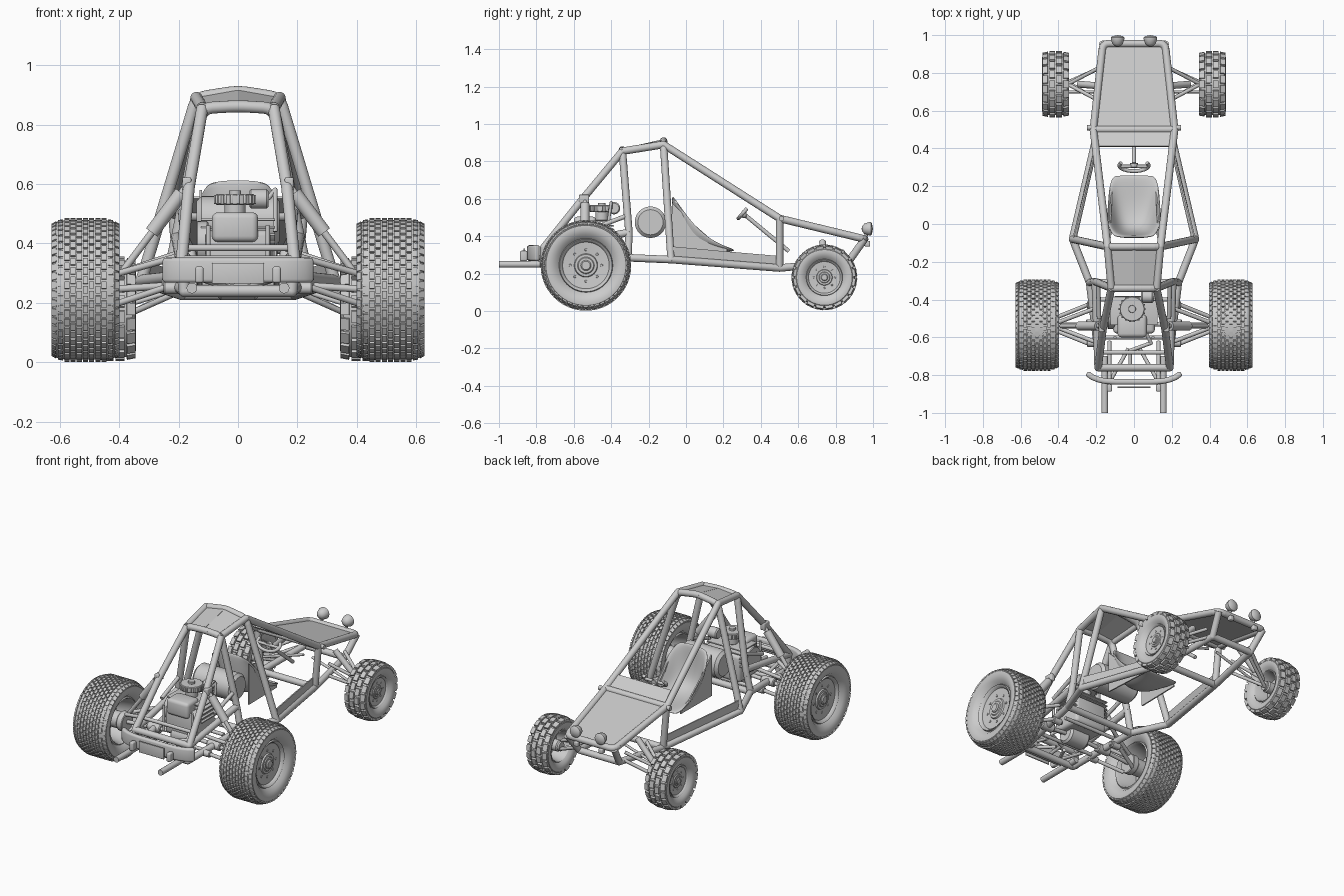
import bpy, bmesh
from math import pi, sin, cos
from mathutils import Vector, Matrix

cube = bpy.data.objects.get("Cube")
if cube:
    bpy.data.objects.remove(cube, do_unlink=True)

grey = bpy.data.materials.new("plain_grey")
grey.use_nodes = True
grey.diffuse_color = (0.6, 0.6, 0.6, 1)
grey.node_tree.nodes["Principled BSDF"].inputs["Base Color"].default_value = (0.6, 0.6, 0.6, 1)
made = []


def from_bm(name, bm, mirror=False, thick=0, bevel=0, subsurf=0):
    bmesh.ops.recalc_face_normals(bm, faces=bm.faces)
    mesh = bpy.data.meshes.new(name)
    bm.to_mesh(mesh)
    bm.free()
    mesh.materials.append(grey)
    ob = bpy.data.objects.new(name, mesh)
    bpy.context.collection.objects.link(ob)
    if thick:
        m = ob.modifiers.new("thickness", "SOLIDIFY")
        m.thickness, m.offset = thick, 0
    if bevel:
        m = ob.modifiers.new("round", "BEVEL")
        m.width, m.segments = bevel, 3
    if subsurf:
        m = ob.modifiers.new("smooth", "SUBSURF")
        m.levels = m.render_levels = subsurf
    if mirror:
        ob.modifiers.new("mirror", "MIRROR").use_mirror_merge = False
    made.append(ob)


def flip(p):
    return (-p[0], p[1], p[2])


def rounded(path, d):
    """Replace each bend with a short curve that starts d before it."""
    pts = [Vector(p) for p in path]
    out = [pts[0]]
    for a, b, c in zip(pts, pts[1:], pts[2:]):
        p, q = b + (a - b).normalized() * d, b + (c - b).normalized() * d
        out += [p.lerp(b, t).lerp(b.lerp(q, t), t) for t in (0, 0.25, 0.5, 0.75, 1)]
    return out + [pts[-1]]


def tubes(name, paths, r=0.02, mirror=True):
    """Round bars along each path, with ball joints at the bends."""
    bm = bmesh.new()
    for path in paths:
        pts = [Vector(p) for p in path]
        for a, b in zip(pts, pts[1:]):
            d = b - a
            turn = d.to_track_quat("Z", "Y").to_matrix().to_4x4()
            bmesh.ops.create_cone(bm, cap_ends=True, segments=16, radius1=r, radius2=r, depth=d.length,
                                  matrix=Matrix.Translation((a + b) / 2) @ turn)
        for p in pts[1:-1]:
            bmesh.ops.create_uvsphere(bm, u_segments=16, v_segments=10, radius=r, matrix=Matrix.Translation(p))
    from_bm(name, bm, mirror)


def bars(name, ends, r=0.02):
    tubes(name, [[p, flip(p)] for p in ends], r, False)


def arch(name, half, d):
    """A bent tube whose left half is given, carried over to the right."""
    tubes(name, [rounded(half + [flip(p) for p in reversed(half) if p[0]], d)], mirror=False)


def lathe(name, profile, centre, axis="X", segs=48, mirror=False):
    """Revolve (offset, radius) points about an axis through the centre."""
    turn = {"X": Matrix.Rotation(pi / 2, 4, "Y"), "Y": Matrix.Rotation(-pi / 2, 4, "X"),
            "Z": Matrix.Identity(4)}[axis]
    bm = bmesh.new()
    rings = [[bm.verts.new(turn @ Vector((r * cos(a), r * sin(a), t)) + Vector(centre))
              for a in (2 * pi * i / segs for i in range(segs))] for t, r in profile]
    for a, b in zip(rings, rings[1:]):
        for i in range(segs):
            j = (i + 1) % segs
            bm.faces.new((a[i], a[j], b[j], b[i]))
    bmesh.ops.remove_doubles(bm, verts=bm.verts, dist=1e-5)
    from_bm(name, bm, mirror)


def drum(name, centre, r, half, axis="X", mirror=False):
    e = min(r, half) * 0.2
    lathe(name, [(-half, 0), (-half, r - e), (e - half, r), (half - e, r), (half, r - e), (half, 0)],
          centre, axis, 32, mirror)


def box(name, centre, size, bevel=0.006, mirror=False):
    bm = bmesh.new()
    bmesh.ops.create_cube(bm, size=1, matrix=Matrix.Translation(centre) @ Matrix.Diagonal((*size, 1)))
    from_bm(name, bm, bevel=bevel, mirror=mirror)


def panel(name, pts, thick=0.008, mirror=False):
    bm = bmesh.new()
    bm.faces.new([bm.verts.new(p) for p in pts])
    from_bm(name, bm, thick=thick, mirror=mirror)


def wheel(name, c, R, w, rim, rows, count, knob, shoulder):
    """Tyre with staggered tread blocks, dished rim, hub and bolts."""
    c, body = Vector(c), R - knob
    half = [(0.65, rim), (0.88, rim + 0.25 * (body - rim)), (0.97, rim + 0.6 * (body - rim)),
            (0.95, body * 0.91), (0.82, body * 0.975), (0.6, body * 0.995)]
    sect = [(s * w, r) for s, r in half] + [(0, body)] + [(-s * w, r) for s, r in reversed(half)]
    lathe(name + "_tyre", sect + sect[:1], c, segs=64, mirror=True)
    bm = bmesh.new()
    for j in range(rows):
        s = 2 * (j + 0.5) / rows - 1
        outer = max(0, abs(s) - 0.6) / 0.4
        for i in range(count):
            spin = Matrix.Rotation(2 * pi * (i + 0.5 * (j % 2)) / count, 4, "X")
            tilt = Matrix.Rotation(s * outer * 0.7, 4, "Y")
            size = Matrix.Diagonal((1.6 * w / rows, 0.74 * 2 * pi * R / count, knob * 2, 1))
            bmesh.ops.create_cube(bm, size=1, matrix=Matrix.Translation(c) @ spin
                                  @ Matrix.Translation((s * w * 0.97, 0, body - shoulder * R * outer)) @ tilt @ size)
    from_bm(name + "_tread", bm, mirror=True)
    face = [(0.68, 1.03), (0.76, 1.0), (0.7, 0.93), (0.6, 0.89), (0.55, 0.45), (0.62, 0.42),
            (0.62, 0.25), (0.5, 0.22), (0.5, 0)]
    back = [(0.38, 0), (0.38, 0.8), (-0.6, 0.92), (-0.74, 0.98), (-0.68, 1.03), (0.68, 1.03)]
    lathe(name + "_rim", [(s * w, r * rim) for s, r in face + back], c, mirror=True)
    drum(name + "_hub", c, rim * 0.36, w * 0.66, mirror=True)
    drum(name + "_hub_cap", c, rim * 0.2, w * 0.74, mirror=True)
    for i in range(8):
        a = 2 * pi * i / 8
        drum(name + "_bolt", c + Vector((w * 0.54, cos(a) * rim * 0.6, sin(a) * rim * 0.6)),
             rim * 0.05, w * 0.06, mirror=True)


wheel("rear_wheel", (0.513, -0.535, 0.244), 0.242, 0.118, 0.14, 11, 46, 0.007, 0.08)
wheel("front_wheel", (0.415, 0.74, 0.18), 0.175, 0.074, 0.095, 4, 20, 0.012, 0.09)

# Frame joints on the left side
roof_f, roof_r = (0.14, -0.12, 0.89), (0.12, -0.34, 0.855)
side, dash, dash_low = (0.325, -0.08, 0.275), (0.215, 0.5, 0.495), (0.19, 0.5, 0.23)
nose, nose_low = (0.165, 0.955, 0.385), (0.14, 0.87, 0.265)
post, post_low, tower = (0.205, -0.305, 0.42), (0.235, -0.31, 0.285), (0.165, -0.56, 0.59)
tail, tail_low = (0.19, -0.76, 0.34), (0.18, -0.76, 0.24)

# Space frame
arch("front_hoop", [side, roof_f, (0, -0.12, 0.912)], 0.035)
arch("rear_hoop", [post_low, post, roof_r, (0, -0.34, 0.862)], 0.035)
arch("nose_loop", [dash, nose], 0.035)
tubes("cage_tubes", [
    [post_low, side, dash_low, dash, roof_f, roof_r], [nose, nose_low, dash_low],
    [roof_r, tower, tail, tail_low, post_low], [post, tail]])
tubes("rear_braces", [[(0.19, -0.315, 0.51), (0.185, -0.5, 0.44)]], 0.012)
bars("cross_bars", [dash, dash_low, nose_low, post_low, tail, tail_low])
bars("engine_bars", [(0.19, -0.68, 0.385), (0.18, -0.4, 0.27), (0.18, -0.6, 0.25)], 0.011)
tubes("dash_stubs", [[(0.21, 0.51, 0.495), (0.25, 0.51, 0.495)]], 0.014)

# Body panels
for s, n in ((1, "left"), (-1, "right")):
    panel("roof_panel_" + n, [(0, -0.12, 0.915), (s * 0.14, -0.12, 0.89), (s * 0.12, -0.34, 0.855), (0, -0.34, 0.865)])
panel("hood", [dash, nose, flip(nose), flip(dash)], 0.01)
panel("dash_panel", [dash, (0.203, 0.41, 0.554), (-0.203, 0.41, 0.554), flip(dash)])
panel("side_skirt", [(0.32, -0.07, 0.27), (0.185, 0.49, 0.23), (0.185, 0.49, 0.295), (0.252, 0.2, 0.32),
                     (0.32, -0.07, 0.345)], mirror=True)

# Bucket seat, lofted between a centre line and raised edges
centre = [(-0.07, 0.615), (-0.065, 0.54), (-0.055, 0.43), (-0.02, 0.355), (0.08, 0.325), (0.18, 0.325), (0.26, 0.325)]
edge = [(-0.065, 0.6), (-0.02, 0.545), (0.03, 0.48), (0.09, 0.42), (0.15, 0.375), (0.21, 0.345), (0.255, 0.325)]
width = [0.105, 0.135, 0.14, 0.14, 0.135, 0.13, 0.11]
bm = bmesh.new()
grid = []
for c, e, w in zip(centre, edge, width):
    us = [i / 4 for i in range(-4, 5)]
    grid.append([bm.verts.new((u * w, *(a + (b - a) * abs(u) ** 3 for a, b in zip(c, e)))) for u in us])
for a, b in zip(grid, grid[1:]):
    for i in range(8):
        bm.faces.new((a[i], a[i + 1], b[i + 1], b[i]))
from_bm("seat", bm, thick=0.016, subsurf=2)
panel("seat_side", [(0.125, -0.075, 0.58), (0.125, -0.075, 0.32), (0.115, 0.22, 0.315), (0.115, 0.22, 0.33),
                    (0.12, 0.15, 0.37), (0.125, 0.03, 0.475)], mirror=True)
drum("fuel_tank", (0, -0.19, 0.475), 0.084, 0.14)

# Steering
tubes("steering_column", [[(0, 0.32, 0.51), (0, 0.55, 0.32)]], 0.011, False)
arc = [(0.078 * cos(a), 0.31 + 0.03 * sin(a), 0.53 + 0.035 * sin(a)) for a in (pi * (0.85 + i * 0.1) for i in range(14))]
tubes("steering_wheel", [arc], 0.01, False)
bars("steering_spoke", [(0.07, 0.305, 0.522)], 0.009)
drum("steering_hub", (0, 0.312, 0.518), 0.02, 0.012, "Y")

# Front suspension
tubes("front_arms", [
    [(0.15, 0.84, 0.27), (0.35, 0.75, 0.17), (0.17, 0.64, 0.25)],
    [(0.16, 0.84, 0.32), (0.35, 0.74, 0.22), (0.18, 0.65, 0.32)]], 0.01)
tubes("front_tie_rods", [[(0.03, 0.7, 0.3), (0.35, 0.7, 0.2)]], 0.008)
tubes("front_shocks", [[(0.17, 0.73, 0.37), (0.29, 0.74, 0.25)]], 0.018)
tubes("front_axles", [[(0.355, 0.74, 0.18), (0.42, 0.74, 0.18)]], 0.028)

# Rear suspension
tubes("rear_arms", [
    [(0.18, -0.43, 0.25), (0.25, -0.43, 0.25), (0.4, -0.49, 0.2)],
    [(0.18, -0.63, 0.25), (0.25, -0.63, 0.25), (0.4, -0.57, 0.2)],
    [(0.19, -0.44, 0.37), (0.4, -0.52, 0.3)], [(0.19, -0.63, 0.36), (0.4, -0.55, 0.3)]], 0.011)
drum("arm_bush_front", (0.22, -0.43, 0.25), 0.02, 0.03, mirror=True)
drum("arm_bush_back", (0.22, -0.63, 0.25), 0.02, 0.03, mirror=True)
tubes("half_shafts", [[(0.06, -0.53, 0.27), (0.45, -0.535, 0.244)]], 0.012)
drum("shaft_boots", (0.21, -0.531, 0.262), 0.026, 0.045, mirror=True)
drum("rear_upright", (0.42, -0.535, 0.245), 0.06, 0.02, mirror=True)
tubes("rear_shock_rods", [[(0.175, -0.54, 0.59), (0.385, -0.54, 0.31)]], 0.012)
tubes("rear_shock_bodies", [[(0.19, -0.54, 0.57), (0.29, -0.54, 0.437)]], 0.024)
box("shock_tower", (0.172, -0.545, 0.6), (0.03, 0.055, 0.045), mirror=True)

# Engine
box("crankcase", (0, -0.48, 0.36), (0.22, 0.2, 0.17), 0.02)
box("cylinder_head", (-0.01, -0.54, 0.455), (0.155, 0.12, 0.1), 0.02)
for i in range(5):
    box("cooling_fin", (0, -0.46, 0.38 + 0.025 * i), (0.25, 0.15, 0.008), 0.002)
drum("gearbox", (0, -0.53, 0.27), 0.06, 0.07)
drum("air_filter", (-0.01, -0.45, 0.548), 0.066, 0.018, "Z")
drum("air_filter_cap", (-0.01, -0.45, 0.572), 0.02, 0.007, "Z")
drum("filter_neck", (-0.01, -0.45, 0.51), 0.035, 0.03, "Z")
for i in range(18):
    a = 2 * pi * i / 18
    box("filter_rib", (-0.01 + 0.066 * cos(a), -0.45 + 0.066 * sin(a), 0.548), (0.01, 0.01, 0.03), 0.002)
drum("intake_canister", (0.07, -0.385, 0.55), 0.033, 0.032)
tubes("intake_hose", [[(0.1, -0.4, 0.55), (0.125, -0.4, 0.58), (0.125, -0.42, 0.44)]], 0.008, False)
drum("flywheel_cover", (-0.12, -0.48, 0.4), 0.075, 0.02)
tubes("belt_guard", [[(0.1, -0.6, 0.46), (0.1, -0.6, 0.3)]], 0.008)
tubes("exhaust_pipe", [[(0.05, -0.55, 0.33), (0.09, -0.63, 0.3), (-0.02, -0.67, 0.28), (-0.02, -0.78, 0.27)]], 0.01, False)

# Tail pipes and bumper
tubes("tail_pipes", [[(0.155, -1.0, 0.25), (0.155, -0.7, 0.25)]], 0.018)
tubes("bumper_stays", [[(0.13, -0.62, 0.25), (0.13, -0.84, 0.3)], [(0.03, -0.66, 0.25), (0.12, -0.82, 0.28)]], 0.01)
bm = bmesh.new()
columns = []
for i in range(17):
    x = -0.25 + 0.5 * i / 16
    y = -0.835 + 0.045 * (abs(x) / 0.25) ** 5
    columns.append([bm.verts.new((x, y, z)) for z in (0.268, 0.352)])
for a, b in zip(columns, columns[1:]):
    bm.faces.new((a[0], b[0], b[1], a[1]))
from_bm("rear_bumper", bm, thick=0.03, bevel=0.012)
box("bumper_plate", (0, -0.865, 0.3), (0.175, 0.008, 0.07), 0.002)
box("bumper_pad", (0.13, -0.868, 0.295), (0.028, 0.04, 0.055), 0.008, mirror=True)

# Headlights
lathe("headlight", [(-0.035, 0), (-0.032, 0.015), (-0.02, 0.028), (0.005, 0.036), (0.014, 0.036),
                    (0.02, 0.03), (0.026, 0)], (0.087, 0.974, 0.44), "Y", 32, True)
tubes("headlight_stems", [[(0.087, 0.955, 0.38), (0.087, 0.968, 0.42)]], 0.009)
box("nose_tab", (0.087, 0.97, 0.36), (0.03, 0.03, 0.03), mirror=True)

# Apply modifiers, then smooth shading with sharp edges kept
bpy.ops.object.select_all(action="DESELECT")
for ob in made:
    ob.select_set(True)
bpy.context.view_layer.objects.active = made[0]
bpy.ops.object.convert(target="MESH")
bpy.ops.object.shade_smooth_by_angle(angle=0.6)
